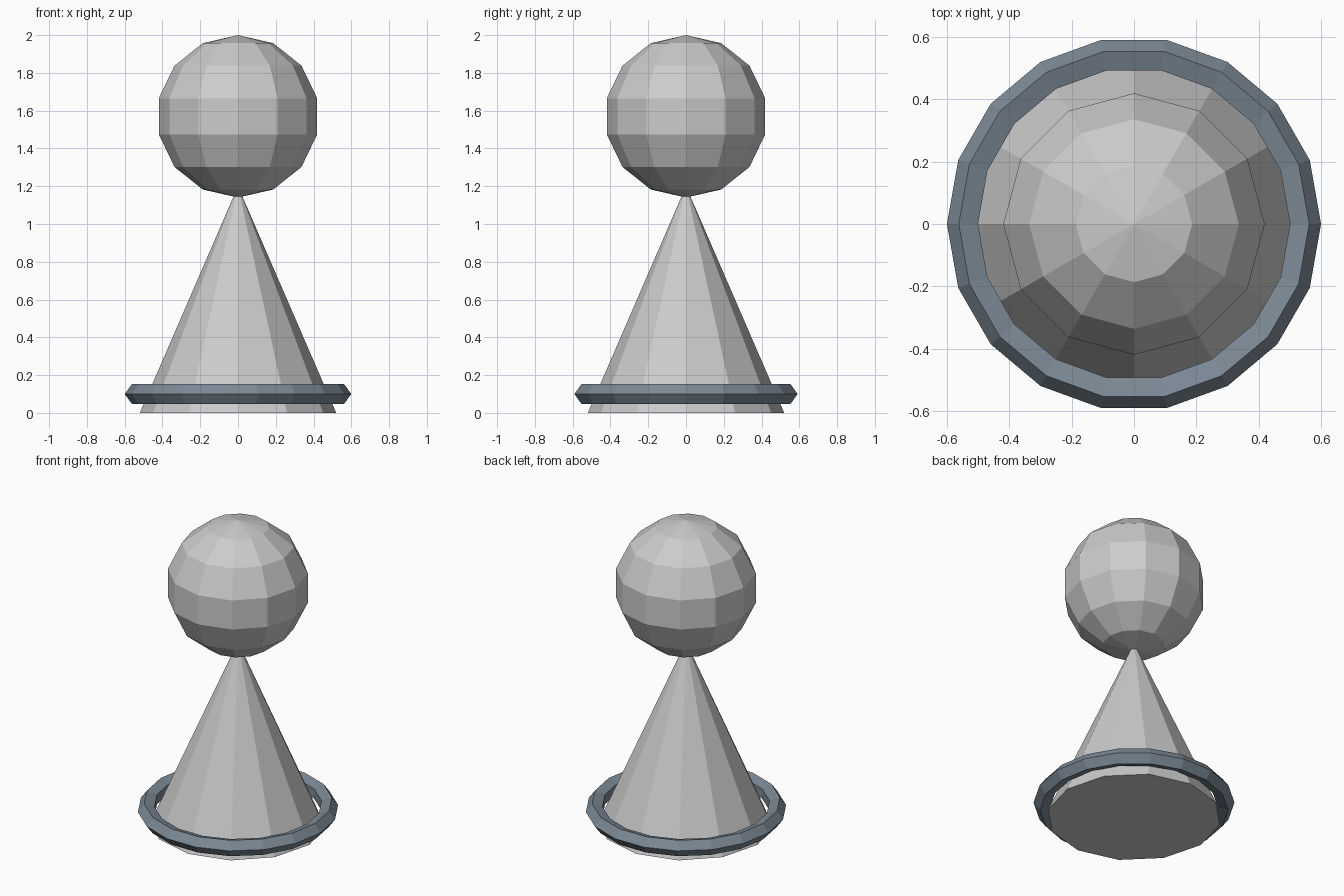
import bpy

if "Cube" in bpy.data.objects:
    bpy.data.objects.remove(bpy.data.objects["Cube"])

# Cone body, base on the ground, tip just inside the head
bpy.ops.mesh.primitive_cone_add(vertices=12, radius1=0.52, radius2=0, depth=1.2,
                                location=(0, 0, 0.6))
bpy.context.object.name = "body_cone"

# Faceted ball head
bpy.ops.mesh.primitive_uv_sphere_add(segments=12, ring_count=7, radius=0.43,
                                     location=(0, 0, 1.57))
bpy.context.object.name = "head_ball"

# Dark ring round the base, pentagonal section
bpy.ops.mesh.primitive_torus_add(major_segments=18, minor_segments=5,
                                 major_radius=0.545, minor_radius=0.055,
                                 location=(0, 0, 0.1))
ring = bpy.context.object
ring.name = "base_ring"
for face in ring.data.polygons:
    face.use_smooth = False
slate = bpy.data.materials.new("slate_blue")
slate.diffuse_color = (0.2, 0.25, 0.3, 1)
slate.use_nodes = True
slate.node_tree.nodes["Principled BSDF"].inputs["Base Color"].default_value = slate.diffuse_color
ring.data.materials.append(slate)
